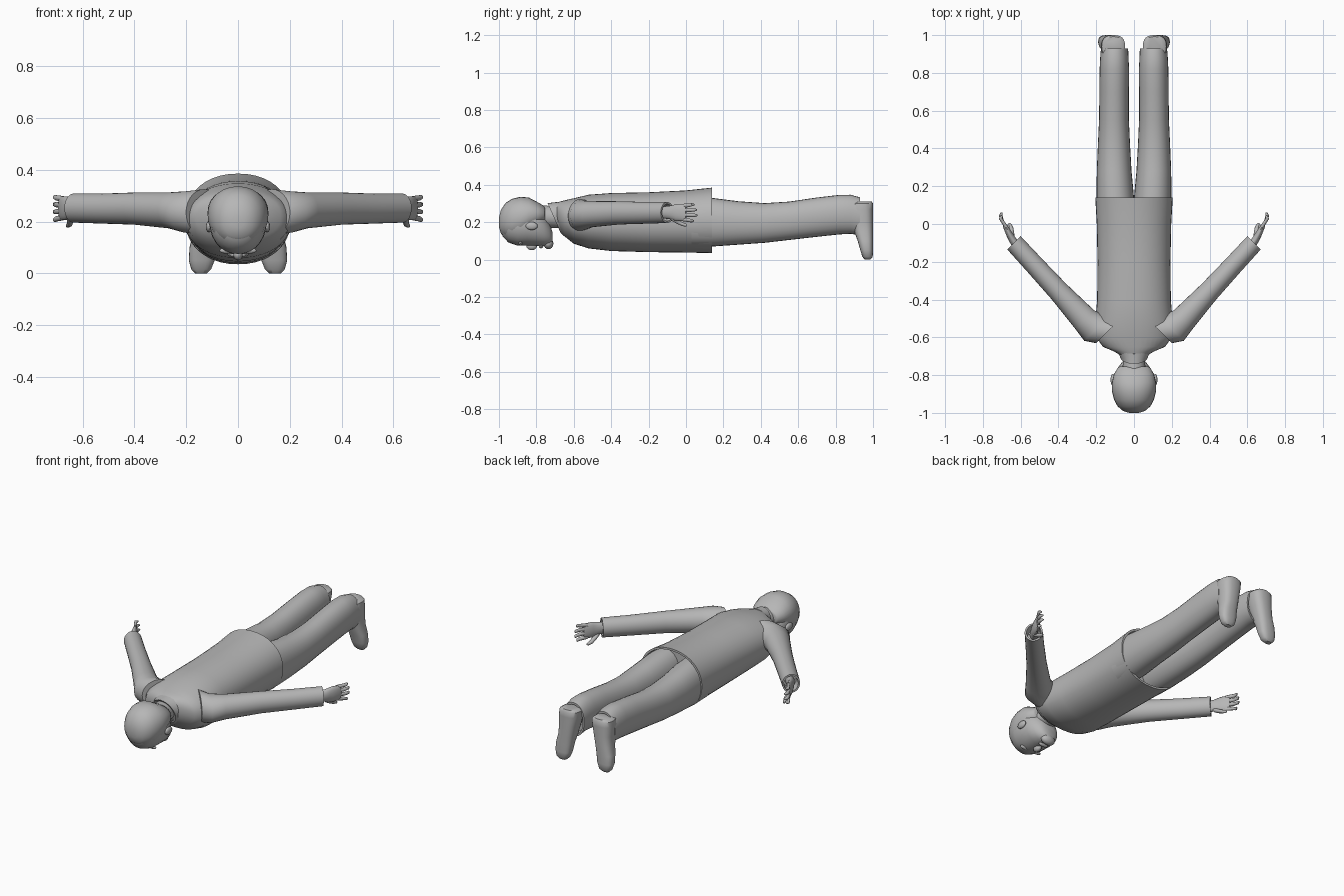
import bpy, bmesh, math
from mathutils import Vector

grey = bpy.data.materials.new("plain_grey")
grey.diffuse_color = (0.47, 0.47, 0.47, 1)

X, Y, Z = Vector((1, 0, 0)), Vector((0, 1, 0)), Vector((0, 0, 1))


def loft(name, rings, side=X, up=Z, n=28, power=2.0, mirror=False):
    """Skin elliptical rings given as (centre, side radius, up radius)."""
    for sign, suffix in ([(1, "_right"), (-1, "_left")] if mirror else [(1, "")]):
        bm = bmesh.new()
        loops = []
        for c, rs, ru in rings:
            loop = []
            for i in range(n):
                a = math.tau * i / n
                ca, sa = math.cos(a), math.sin(a)
                u = math.copysign(abs(ca) ** (2 / power), ca)
                v = math.copysign(abs(sa) ** (2 / power), sa)
                p = Vector(c) + side * (rs * u) + up * (ru * v)
                loop.append(bm.verts.new((p.x * sign, p.y, p.z)))
            loops.append(loop)
        for a, b in zip(loops, loops[1:]):
            for i in range(n):
                j = (i + 1) % n
                bm.faces.new((a[i], a[j], b[j], b[i]))
        bm.faces.new(loops[0])
        bm.faces.new(loops[-1])
        bmesh.ops.recalc_face_normals(bm, faces=bm.faces)
        mesh = bpy.data.meshes.new(name + suffix)
        bm.to_mesh(mesh)
        bm.free()
        mesh.materials.append(grey)
        obj = bpy.data.objects.new(name + suffix, mesh)
        bpy.context.collection.objects.link(obj)
        bpy.ops.object.select_all(action='DESELECT')
        obj.select_set(True)
        bpy.context.view_layer.objects.active = obj
        bpy.ops.object.shade_smooth_by_angle(angle=math.radians(45))


def along_y(rows):
    """Rows of (y, low z, high z, half width, centre x) to rings."""
    return [((cx, y, (lo + hi) / 2), w, (hi - lo) / 2) for y, lo, hi, w, cx in rows]


def blob(name, c, rx, ry, rz, mirror=False):
    """Small ellipsoid."""
    rings = []
    for k in range(9):
        t = math.pi * (0.03 + 0.94 * k / 8)
        s = math.sin(t)
        rings.append(((c[0], c[1] - ry * math.cos(t), c[2]), rx * s, rz * s))
    loft(name, rings, n=14, mirror=mirror)


# Jacket body with a folded-in open hem
loft("jacket", along_y([
    (-0.70, .20, .30, .065, 0), (-0.675, .16, .31, .105, 0), (-0.65, .125, .317, .165, 0),
    (-0.60, .085, .328, .20, 0), (-0.52, .06, .347, .205, 0), (-0.40, .046, .356, .195, 0),
    (-0.2, .04, .36, .193, 0), (0, .038, .37, .197, 0), (0.14, .035, .385, .205, 0),
    (0.14, .047, .373, .193, 0), (0.06, .06, .36, .185, 0)]), n=40, power=2.15)

# Collar, tilted down towards the chest
loft("collar", [((0, -.64, .2), .115, .118), ((0, -.685, .212), .08, .10),
                ((0, -.705, .222), .072, .088), ((0, -.70, .22), .062, .078),
                ((0, -.65, .21), .06, .07)],
     up=Vector((0, -.40, .917)))

# Sleeves
across = Vector((.707, -.707, 0))
loft("sleeve", [((.13, -.56, .235), .10, .09), ((.20, -.555, .237), .09, .08),
                ((.26, -.507, .243), .07, .07), ((.40, -.355, .25), .056, .062),
                ((.52, -.225, .25), .052, .058), ((.635, -.10, .252), .05, .056),
                ((.635, -.10, .252), .040, .046), ((.60, -.135, .252), .036, .042)],
     side=across, mirror=True)

# Hands: cupped palm, four fingers and a thumb
loft("palm", [((.61, -.125, .252), .026, .032), ((.642, -.085, .252), .020, .036),
              ((.662, -.05, .252), .017, .046), ((.682, -.01, .252), .013, .046),
              ((.688, .0, .252), .008, .040)],
     side=Vector((.88, -.47, 0)), n=18, mirror=True)
for k, (z0, z1, reach) in enumerate([(.215, .207, .04), (.24, .237, .058),
                                     (.264, .266, .056), (.288, .294, .042)]):
    loft(f"finger_{k + 1}", [((.677, -.015, z0), .011, .011),
                             ((.699, .018, (z0 + z1) / 2), .0105, .0105),
                             ((.706, reach - .012, z1), .009, .009),
                             ((.702, reach, z1), .006, .006),
                             ((.700, reach + .004, z1), .002, .002)], n=10, mirror=True)
loft("thumb", [((.645, -.08, .225), .013, .016), ((.647, -.05, .205), .013, .013),
               ((.650, -.02, .19), .011, .011), ((.657, .0, .184), .008, .008),
               ((.660, .006, .183), .003, .003)], n=10, mirror=True)

# Trouser legs with hollow cuffs
loft("trouser_leg", along_y([
    (0.03, .07, .335, .098, .098), (0.14, .07, .33, .099, .099), (0.28, .08, .312, .092, .105),
    (0.42, .09, .302, .085, .106), (0.55, .105, .310, .079, .106), (0.70, .122, .332, .078, .105),
    (0.82, .135, .346, .078, .104), (0.88, .138, .347, .075, .104), (0.93, .13, .333, .072, .103),
    (0.93, .142, .321, .062, .103), (0.89, .15, .315, .06, .103)]),
    power=2.15, mirror=True)

# Shoes, toes hanging to the ground
loft("shoe", [((cx, (a + b) / 2, z), w, (b - a) / 2) for z, cx, w, a, b in [
    (0, .143, .022, .957, .985), (.015, .142, .038, .943, .998), (.05, .14, .05, .932, 1),
    (.10, .135, .052, .918, 1), (.15, .124, .051, .90, 1), (.21, .116, .056, .885, 1),
    (.27, .111, .064, .875, 1), (.30, .109, .062, .88, 1), (.312, .108, .045, .895, .992)]],
    up=Y, n=24, power=2.6, mirror=True)

# Neck and head
loft("neck", along_y([(-.60, .16, .28, .065, 0), (-.70, .17, .288, .06, 0),
                      (-.74, .17, .288, .058, 0), (-.80, .15, .295, .07, 0)]))
loft("head", along_y([
    (-.993, .165, .225, .03, 0), (-.98, .125, .265, .06, 0), (-.95, .092, .305, .09, 0),
    (-.90, .075, .325, .108, 0), (-.85, .075, .322, .110, 0), (-.80, .073, .295, .104, 0),
    (-.76, .072, .25, .085, 0), (-.73, .075, .20, .062, 0), (-.715, .09, .15, .035, 0)]),
    power=2.1)

# Hair cap over the crown and the back of the head
loft("hair", along_y([
    (-1.0, .175, .225, .025, 0), (-.99, .14, .265, .058, 0), (-.965, .115, .303, .087, 0),
    (-.93, .105, .325, .106, 0), (-.885, .11, .336, .117, 0), (-.84, .145, .332, .117, 0),
    (-.795, .175, .308, .106, 0), (-.76, .195, .288, .085, 0), (-.755, .20, .28, .075, 0)]),
    power=2.1)

# Face details
blob("nose", (0, -.825, .072), .018, .028, .022)
blob("brow", (.042, -.885, .088), .03, .01, .012, True)
blob("mouth", (0, -.775, .072), .032, .012, .012)
blob("chin", (0, -.735, .085), .045, .026, .03)
blob("ear", (.112, -.825, .18), .012, .032, .022, True)
